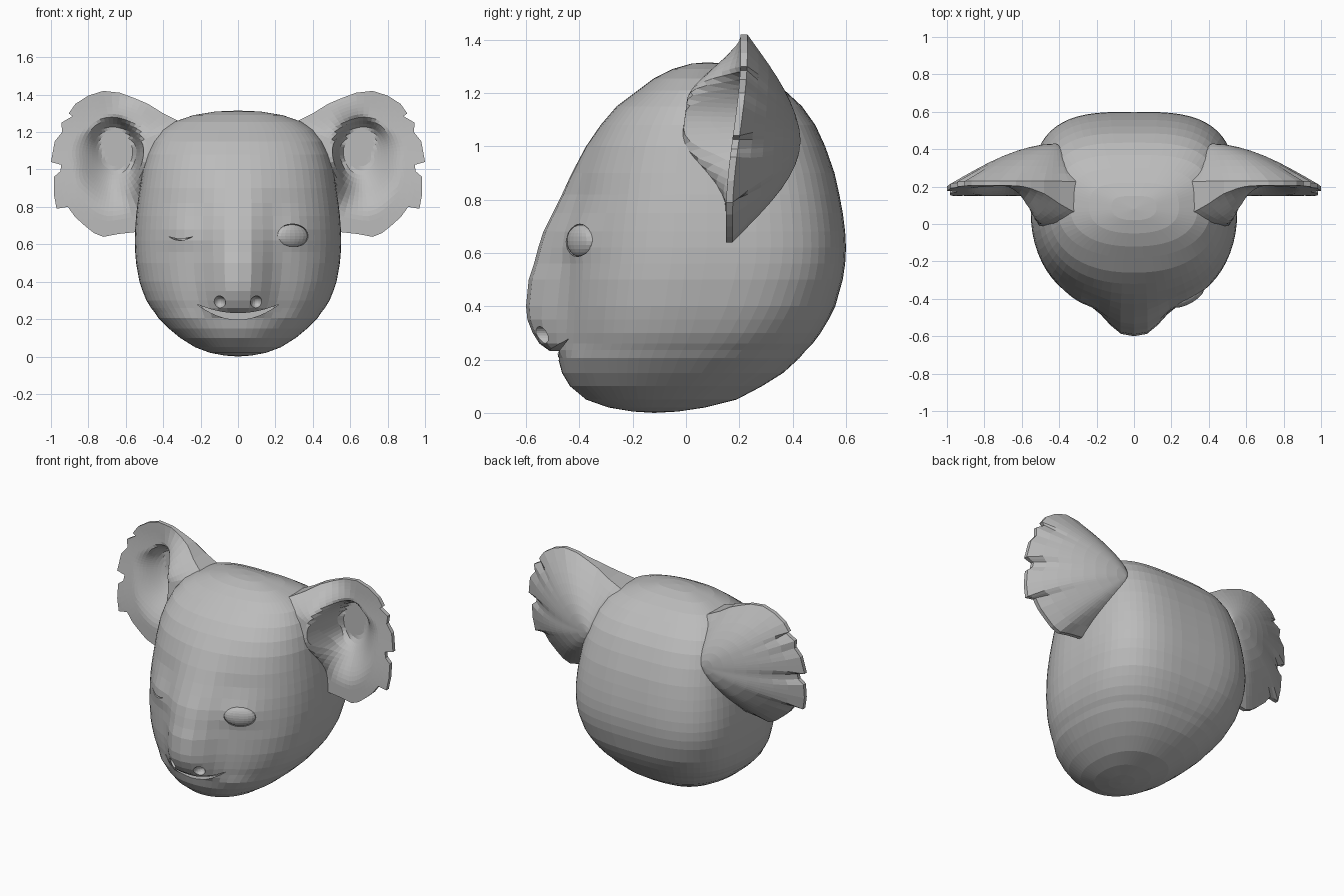
import bpy, bmesh, math
from mathutils import Vector

cube = bpy.data.objects.get("Cube")
if cube:
    bpy.data.objects.remove(cube, do_unlink=True)

fur = bpy.data.materials.new("grey_fur")
fur.use_nodes = True
fur.diffuse_color = (0.5, 0.5, 0.5, 1)
fur.node_tree.nodes["Principled BSDF"].inputs["Base Color"].default_value = (0.5, 0.5, 0.5, 1)


def finish(bm, name):
    bmesh.ops.recalc_face_normals(bm, faces=bm.faces)
    mesh = bpy.data.meshes.new(name)
    bm.to_mesh(mesh)
    bm.free()
    mesh.materials.append(fur)
    obj = bpy.data.objects.new(name, mesh)
    bpy.context.collection.objects.link(obj)
    return obj


def bridge(bm, a, b):
    for i in range(len(a)):
        j = (i + 1) % len(a)
        bm.faces.new((a[i], a[j], b[j], b[i]))


def smooth(t):
    t = max(0, min(1, t))
    return t * t * (3 - 2 * t)


# Head: stacked rings given as height, half width, front, back, snout length
RINGS = [
    (.005, .07, -.2, -.03, 0), (.02, .15, -.29, .07, 0), (.05, .23, -.375, .19, 0),
    (.1, .31, -.435, .285, 0), (.15, .37, -.465, .365, 0), (.205, .425, -.48, .425, 0),
    (.235, .445, -.475, .45, .04), (.26, .465, -.47, .475, .08), (.3, .49, -.47, .505, .105),
    (.35, .51, -.47, .535, .125), (.4, .527, -.47, .56, .13), (.5, .545, -.465, .588, .125),
    (.56, .55, -.455, .597, .115), (.62, .552, -.447, .6, .107), (.68, .55, -.44, .597, .095),
    (.75, .545, -.43, .588, .07), (.82, .537, -.415, .575, .05), (.9, .525, -.4, .557, .028),
    (1, .51, -.365, .522, .01), (1.08, .487, -.32, .485, 0), (1.15, .455, -.26, .435, 0),
    (1.21, .41, -.18, .37, 0), (1.255, .34, -.12, .3, 0), (1.29, .24, -.05, .22, 0),
    (1.31, .12, .02, .15, 0)]
SEGMENTS = 64
bm = bmesh.new()
loops = []
for z, w, front, back, snout in RINGS:
    mid = front + (back - front) * .5
    # Rounder towards the chin, squarer at the back of the skull
    front_power = 2.1 + .2 * smooth(z / .4)
    back_power = 2.3 + .9 * smooth(z / .6)
    loop = []
    for i in range(SEGMENTS):
        a = math.tau * i / SEGMENTS
        c, s = math.cos(a), math.sin(a)
        p = 2 / (front_power if s < 0 else back_power)
        x = w * math.copysign(abs(c) ** p, c)
        y = mid + (back - front) / 2 * math.copysign(abs(s) ** p, s)
        if s < 0:
            y -= snout * math.exp(-(abs(x) / .16) ** 3)
            # Swelling around each eye
            y -= .03 * math.exp(-((abs(x) - .28) / .12) ** 2 - ((z - .65) / .09) ** 2)
        loop.append(bm.verts.new((x, y, z)))
    if loops:
        bridge(bm, loops[-1], loop)
    loops.append(loop)
for loop, tip in ((loops[0], (0, -.12, 0)), (loops[-1], (0, .08, 1.315))):
    v = bm.verts.new(tip)
    for i in range(SEGMENTS):
        bm.faces.new((loop[i], loop[(i + 1) % SEGMENTS], v))
head = finish(bm, "head")


def carve(cutter):
    mod = head.modifiers.new("carve", "BOOLEAN")
    mod.operation, mod.solver, mod.object = "DIFFERENCE", "EXACT", cutter
    bpy.context.view_layer.objects.active = head
    bpy.ops.object.modifier_apply(modifier=mod.name)
    bpy.data.objects.remove(cutter, do_unlink=True)


def crescent(name, half, low, high, depth, loc, turn):
    """Upturned slit, extruded along its own y axis."""
    bm = bmesh.new()
    n = 12
    ts = [-1 + 2 * i / n for i in range(n + 1)]
    pts = [(half * t, low * (1 - t * t)) for t in ts]
    pts += [(half * t, high * (1 - t * t)) for t in reversed(ts[1:-1])]
    rear = [bm.verts.new((x, depth, z)) for x, z in pts]
    near = [bm.verts.new((x, -.25, z)) for x, z in pts]
    bridge(bm, rear, near)
    bm.faces.new(rear)
    bm.faces.new(near)
    obj = finish(bm, name)
    obj.location, obj.rotation_euler.z = loc, turn
    bpy.context.view_layer.update()
    return obj


def ball(name, size, loc, turn=0):
    bm = bmesh.new()
    bmesh.ops.create_uvsphere(bm, u_segments=20, v_segments=12, radius=1)
    bmesh.ops.scale(bm, verts=bm.verts, vec=size)
    obj = finish(bm, name)
    obj.location, obj.rotation_euler.z = loc, turn
    bpy.context.view_layer.update()
    return obj


# Mouth, nostrils, winking lid and open eye socket
carve(crescent("mouth_cutter", .22, -.083, -.048, .025, (0, -.45, .28), 0))
for side in (-1, 1):
    carve(ball("nostril_cutter", (.034, .05, .034), (side * .1, -.55, .29)))
carve(crescent("wink_cutter", .08, -.022, -.013, .03, (-.305, -.395, .643), -.5))
EYE = Vector((.288, -.393, .645))
carve(ball("socket_cutter", (.098, .045, .064), EYE, .5))
ball("left_eye", (.095, .034, .061), EYE, .5)

# Ears: ragged outline as x, z, the last points hidden within the head
OUTLINE = [
    (.3, 1.25), (.4, 1.3), (.48, 1.35), (.55, 1.38), (.63, 1.41), (.72, 1.42), (.8, 1.395),
    (.87, 1.35), (.905, 1.3), (.885, 1.285), (.945, 1.25), (.94, 1.2), (.98, 1.15),
    (1, 1.04), (.945, 1.025), (.95, .99), (.985, .96), (.985, .87), (.97, .79), (.91, .8),
    (.87, .745), (.82, .7), (.77, .66), (.72, .64), (.64, .655), (.55, .665), (.45, .7),
    (.38, .8), (.33, .92), (.3, 1.05), (.28, 1.17)]
ragged = []
for a, b in zip(OUTLINE, OUTLINE[1:] + OUTLINE[:1]):
    ragged += [Vector(a), (Vector(a) + Vector(b)) / 2]
# Softened copy, so that the tufts fade towards the middle of the ear
soft = ragged
for _ in range(12):
    soft = [(soft[i - 1] + p * 2 + soft[(i + 1) % len(soft)]) / 4 for i, p in enumerate(soft)]


def rim_y(z):
    return .15 + .055 * smooth((z - .75) / .6)


def front_y(x, z, t):
    # Inner edge folds forward, with a hollow sunk behind it, open below
    fold = smooth((.7 - x) / .2) * smooth((1.43 - z) / .26) * smooth((z - .76) / .3)
    ridge = rim_y(z) - .19 * fold
    dx, dz = x - .66, z - 1.09
    outward = smooth((dx - dz + .06) / .25)
    reach = math.hypot(dx / .155, dz / (.2 if dz > 0 else .24))
    hollow = smooth((1 + .5 * outward - reach) / (.32 + 1.05 * outward))
    return ridge + (.29 - ridge) * hollow


def rear_y(x, z, t):
    rim = rim_y(z) + .025
    return rim + (.43 - rim) * (1 - t ** 1.8)


def ear(name, side):
    bm = bmesh.new()

    def shell(centre, height, steps):
        rings = []
        for k in range(steps):
            t = 1 - k / steps
            ring = []
            for rough, even in zip(ragged, soft):
                p = centre + (even.lerp(rough, t ** 5) - centre) * t
                ring.append(bm.verts.new((side * p.x, height(p.x, p.y, t), p.y)))
            if rings:
                bridge(bm, rings[-1], ring)
            rings.append(ring)
        v = bm.verts.new((side * centre.x, height(*centre, 0), centre.y))
        for i in range(len(ragged)):
            bm.faces.new((rings[-1][i], rings[-1][(i + 1) % len(ragged)], v))
        return rings[0]

    rear = shell(Vector((.42, 1.02)), rear_y, 8)
    face = shell(Vector((.66, 1.09)), front_y, 18)
    bridge(bm, rear, face)
    return finish(bm, name)


ear("left_ear", 1)
ear("right_ear", -1)
